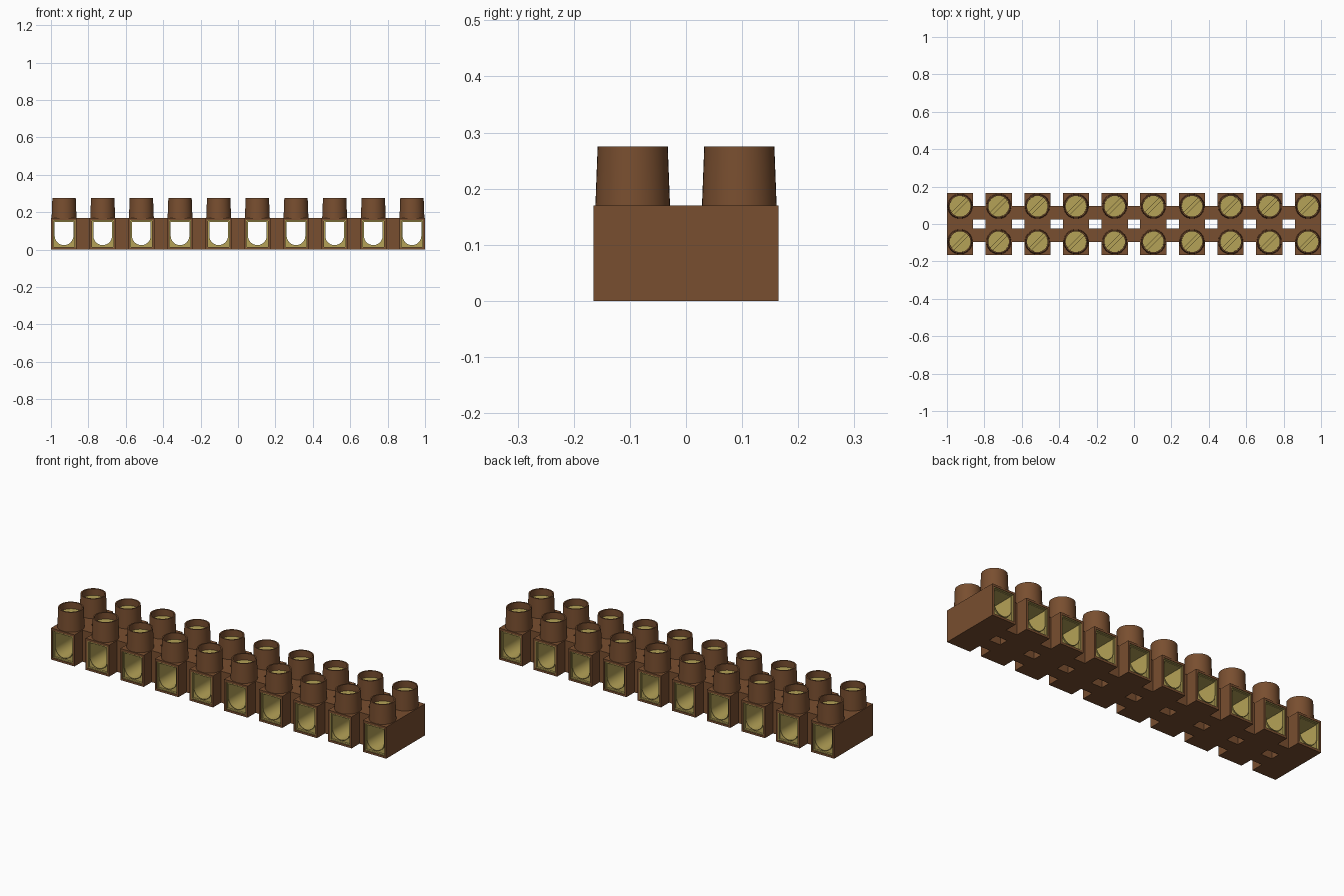
import bpy, bmesh, math
from mathutils import Matrix

cube = bpy.data.objects.get("Cube")
if cube:
    bpy.data.objects.remove(cube, do_unlink=True)

COUNT, WIDTH = 10, 0.14
PITCH = (2 - WIDTH) / (COUNT - 1)
DEPTH, HEIGHT = 0.165, 0.17      # half depth, full height of a cell
ROW_Y = 0.095                    # distance of each screw row from the middle


def material(name, rgb, roughness, metallic=0.0):
    m = bpy.data.materials.new(name)
    m.use_nodes = True
    m.diffuse_color = (*rgb, 1)
    b = m.node_tree.nodes["Principled BSDF"]
    b.inputs["Base Color"].default_value = (*rgb, 1)
    b.inputs["Roughness"].default_value = roughness
    b.inputs["Metallic"].default_value = metallic
    return m


brown = material("brown plastic", (0.19, 0.077, 0.029), 0.6)
brass = material("brass", (0.46, 0.36, 0.095), 0.5)


def finish(bm, name, mat):
    bmesh.ops.recalc_face_normals(bm, faces=bm.faces[:])
    mesh = bpy.data.meshes.new(name)
    bm.to_mesh(mesh)
    bm.free()
    mesh.materials.append(mat)
    ob = bpy.data.objects.new(name, mesh)
    bpy.context.collection.objects.link(ob)
    bpy.ops.object.select_all(action='DESELECT')
    ob.select_set(True)
    bpy.context.view_layer.objects.active = ob
    bpy.ops.object.shade_smooth_by_angle(angle=math.radians(35))
    return ob


def sleeve(name, outer, inner, half, mat):
    """Tube along y between two x-z outlines."""
    bm = bmesh.new()
    edges = []
    for loop in (outer, inner):
        vs = [bm.verts.new((x, -half, z)) for x, z in loop]
        edges += [bm.edges.new((vs[i - 1], vs[i])) for i in range(len(vs))]
    bmesh.ops.triangle_fill(bm, edges=edges, use_beauty=True, normal=(0, -1, 0))
    ext = bmesh.ops.extrude_face_region(bm, geom=bm.faces[:], use_keep_orig=True)
    verts = [g for g in ext["geom"] if isinstance(g, bmesh.types.BMVert)]
    bmesh.ops.translate(bm, verts=verts, vec=(0, 2 * half, 0))
    return finish(bm, name, mat)


def rect(w, z0, z1):
    return [(-w, z0), (w, z0), (w, z1), (-w, z1)]


def u_shape(w, z0, z1, n=16):
    arc = [(-w * math.cos(math.pi * i / n), z0 + w - w * math.sin(math.pi * i / n))
           for i in range(n + 1)]
    return arc + [(w, z1), (-w, z1)]


def lathe(name, profile, mat, n=40):
    bm = bmesh.new()
    rings = [[bm.verts.new((r * math.cos(2 * math.pi * i / n),
                            r * math.sin(2 * math.pi * i / n), z)) for i in range(n)]
             for r, z in profile]
    for a, b in zip(rings, rings[1:]):
        for i in range(n):
            bm.faces.new((a[i - 1], a[i], b[i], b[i - 1]))
    return finish(bm, name, mat)


def screw_head(name, r, z_low, z_slot, z_top, slot, mat):
    """Disc with two raised halves that leave a diagonal slot."""
    bm = bmesh.new()
    bmesh.ops.create_cone(bm, cap_ends=True, segments=40, radius1=r, radius2=r,
                          depth=z_slot - z_low,
                          matrix=Matrix.Translation((0, 0, (z_low + z_slot) / 2)))
    a = math.asin(slot / 2 / r)
    for turn in (0, math.pi):
        angles = [a + (math.pi - 2 * a) * i / 20 + turn + math.pi / 4 for i in range(21)]
        low, top = [[bm.verts.new((r * math.cos(t), r * math.sin(t), z)) for t in angles]
                    for z in (z_slot, z_top)]
        bm.faces.new(top)
        for i in range(21):
            bm.faces.new((low[i - 1], low[i], top[i], top[i - 1]))
    return finish(bm, name, mat)


def web_block(name, x_size, y_size, mat):
    bm = bmesh.new()
    bmesh.ops.create_cube(bm, size=1)
    bmesh.ops.scale(bm, vec=(x_size, y_size, HEIGHT), verts=bm.verts[:])
    bmesh.ops.translate(bm, vec=(0, 0, HEIGHT / 2), verts=bm.verts[:])
    return finish(bm, name, mat)


def place(ob, spots):
    """Put the part on the first spot and linked copies on the others."""
    base = ob.name
    for i, (x, y) in enumerate(spots):
        o = ob if i == 0 else bpy.data.objects.new(f"{base}_{i + 1}", ob.data)
        if i:
            bpy.context.collection.objects.link(o)
        o.location = (x, y, 0)


xs = [-1 + WIDTH / 2 + i * PITCH for i in range(COUNT)]
cells = [(x, 0) for x in xs]
towers = [(x, s * ROW_Y) for x in xs for s in (-1, 1)]
webs = [(x + PITCH / 2, s * 0.061) for x in xs[:-1] for s in (-1, 1)]

# Plastic cells with a rectangular tunnel
place(sleeve("cell_housing", rect(WIDTH / 2, 0, HEIGHT), rect(0.060, 0.011, 0.158),
             DEPTH, brown), cells)
# Brass lining: outer frame, recessed corner filler, U-shaped wire channel
place(sleeve("brass_frame", rect(0.060, 0.011, 0.158), rect(0.056, 0.015, 0.154),
             DEPTH - 0.003, brass), cells)
place(sleeve("brass_filler", rect(0.056, 0.015, 0.154), u_shape(0.053, 0.021, 0.151),
             DEPTH - 0.014, brass), cells)
place(sleeve("wire_channel", u_shape(0.053, 0.021, 0.151), u_shape(0.050, 0.024, 0.148),
             DEPTH - 0.008, brass), cells)

# Tapered screw towers, open at the top
place(lathe("screw_tower", [(0.0665, HEIGHT), (0.0625, 0.275), (0.0555, 0.275),
                            (0.0555, HEIGHT)], brown), towers)
# Slotted screws inside the towers
place(screw_head("screw", 0.0553, 0.18, 0.225, 0.24, 0.016, brass), towers)

# Webs that join neighbouring cells
place(web_block("joining_web", PITCH - WIDTH, 0.072, brown), webs)
